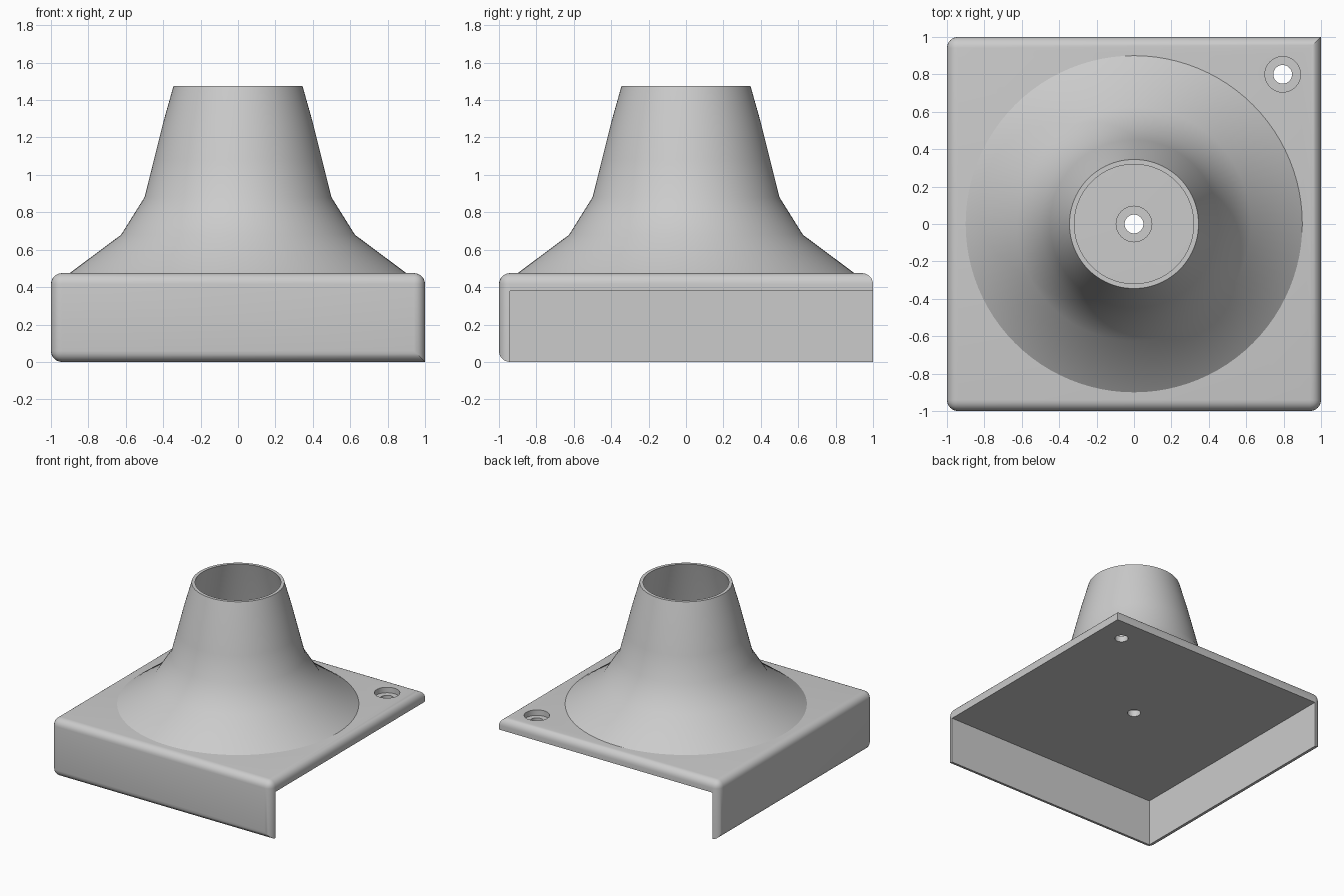
import bpy, bmesh
from math import radians

if "Cube" in bpy.data.objects:
    bpy.data.objects.remove(bpy.data.objects["Cube"], do_unlink=True)

HEIGHT, WALL, CEILING = 0.475, 0.06, 0.38

grey = bpy.data.materials.new("plain grey")
grey.use_nodes = True
grey.diffuse_color = (0.6, 0.6, 0.6, 1)
grey.node_tree.nodes["Principled BSDF"].inputs["Base Color"].default_value = (0.6, 0.6, 0.6, 1)


def finish(name, bm):
    bmesh.ops.recalc_face_normals(bm, faces=bm.faces)
    mesh = bpy.data.meshes.new(name)
    bm.to_mesh(mesh)
    bm.free()
    mesh.materials.append(grey)
    obj = bpy.data.objects.new(name, mesh)
    bpy.context.collection.objects.link(obj)
    return obj


def box(lo, hi):
    bm = bmesh.new()
    bmesh.ops.create_cube(bm, size=1)
    for v in bm.verts:
        v.co = [a + (c + 0.5) * (b - a) for a, b, c in zip(lo, hi, v.co)]
    return bm


def lathe(profile, steps, x=0, y=0):
    """Spin a closed (radius, z) outline about a vertical axis."""
    bm = bmesh.new()
    verts = [bm.verts.new((r, 0, z)) for r, z in profile]
    edges = [bm.edges.new((a, b)) for a, b in zip(verts, verts[1:] + verts[:1])]
    bmesh.ops.spin(bm, geom=verts + edges, axis=(0, 0, 1), cent=(0, 0, 0),
                   angle=radians(360), steps=steps, use_duplicate=False)
    bmesh.ops.remove_doubles(bm, verts=bm.verts, dist=1e-5)
    flat = [e for e in bm.edges if len(e.link_faces) == 0]
    bmesh.ops.delete(bm, geom=flat, context="EDGES")
    bmesh.ops.translate(bm, verts=bm.verts, vec=(x, y, 0))
    return bm


def activate(obj):
    bpy.ops.object.select_all(action="DESELECT")
    obj.select_set(True)
    bpy.context.view_layer.objects.active = obj


def smooth(obj):
    activate(obj)
    bpy.ops.object.shade_smooth_by_angle(angle=radians(30))


def cut(obj, cutter):
    mod = obj.modifiers.new("cut", "BOOLEAN")
    mod.operation, mod.solver, mod.object = "DIFFERENCE", "EXACT", cutter
    activate(obj)
    bpy.ops.object.modifier_apply(modifier=mod.name)
    bpy.data.objects.remove(cutter, do_unlink=True)


# Base block: every edge rounded except the three at the open corner
bm = box((-1, -1, 0), (1, 1, HEIGHT))
corner = max(bm.verts, key=lambda v: v.co.x + v.co.y - 9 * v.co.z)
rounded = [e for e in bm.edges if corner not in e.verts]
bmesh.ops.bevel(bm, geom=rounded, offset=WALL - 0.001, segments=6, profile=0.5, affect="EDGES")
base = finish("corner_base", bm)

# Hollow underside, leaving the top plate, front wall and side wall
cut(base, finish("hollow_cutter", box((WALL - 1, WALL - 1, -0.2), (1.2, 1.2, CEILING))))

# Counterbored screw holes
for hx, hy in ((0, 0), (0.795, 0.8)):
    outline = [(0.095, 0.6), (0.095, 0.43), (0.05, 0.43), (0.05, 0.3)]
    bm = lathe(outline, 48, hx, hy)
    # Replace the inner sleeve with plain end caps
    sleeve = [f for f in bm.faces
              if max(v.co.z for v in f.verts) > 0.5 and min(v.co.z for v in f.verts) < 0.4]
    bmesh.ops.delete(bm, geom=sleeve, context="FACES_ONLY")
    bmesh.ops.holes_fill(bm, edges=[e for e in bm.edges if e.is_boundary], sides=0)
    cut(base, finish("hole_cutter", bm))
smooth(base)

# Flared hollow collar
outer = [(0.90, HEIGHT), (0.625, 0.68), (0.50, 0.88), (0.45, 1.08), (0.40, 1.28), (0.345, 1.475)]
inner = [(r - 0.026, z) for r, z in outer]
smooth(finish("flared_collar", lathe(outer + inner[::-1], 96)))
